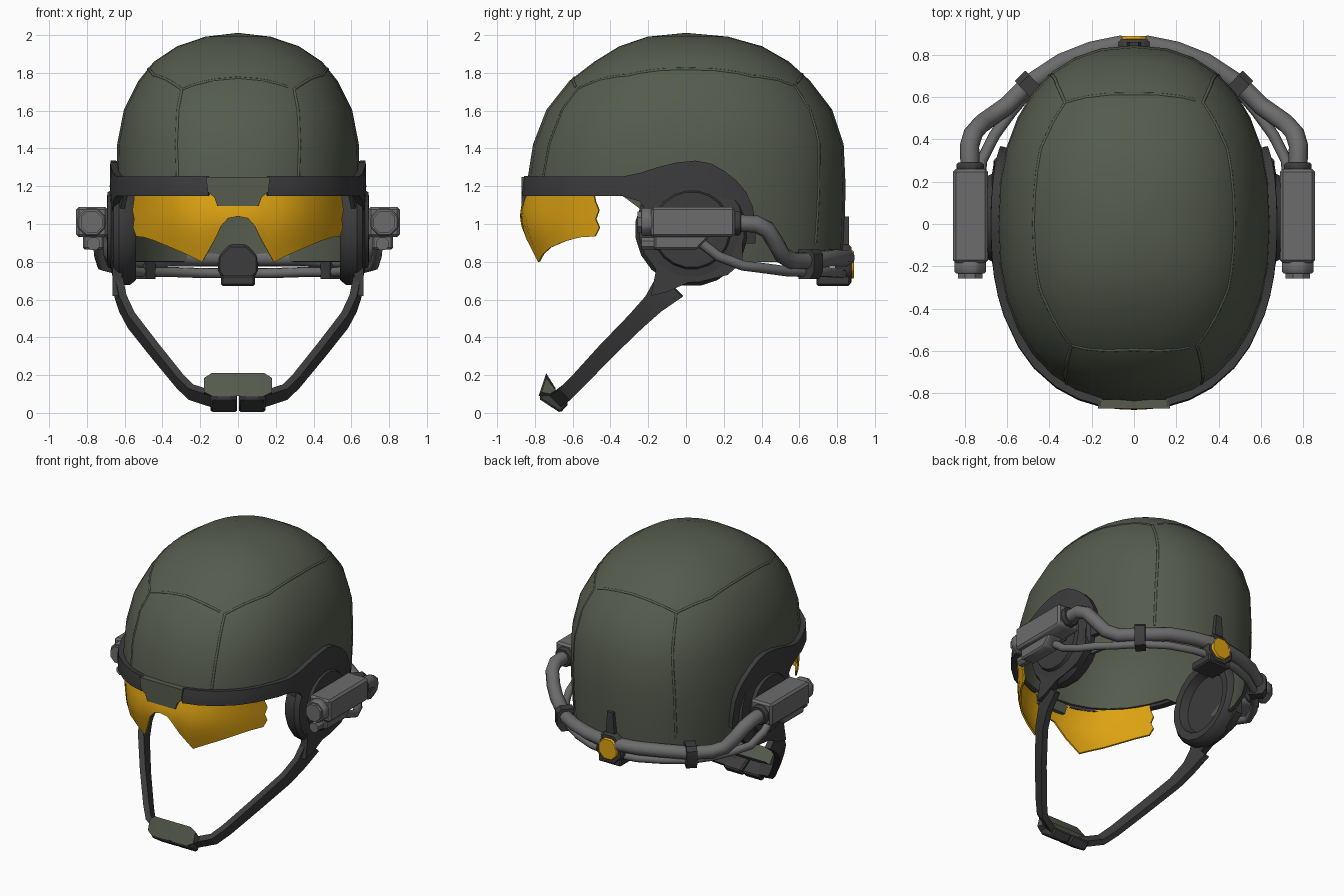
import bpy, bmesh, math
from mathutils import Vector as V
from mathutils.bvhtree import BVHTree

if "Cube" in bpy.data.objects:
    bpy.data.objects.remove(bpy.data.objects["Cube"])


def colour(name, rgb):
    m = bpy.data.materials.new(name)
    m.diffuse_color = (*rgb, 1)
    m.use_nodes = True
    m.node_tree.nodes["Principled BSDF"].inputs["Base Color"].default_value = m.diffuse_color
    return m


OLIVE = colour("olive", (.092, .105, .075))
DARK = colour("dark_grey", (.045, .045, .047))
GREY = colour("mid_grey", (.15, .15, .15))
AMBER = colour("amber", (.72, .36, .006))
N = 2.3  # superellipse power of the helmet plan

# helmet rings: z, half width, front depth, back depth
RINGS = [(.7, .61, .80, .825), (1.0, .64, .84, .84), (1.2, .645, .845, .845), (1.42, .64, .81, .835),
         (1.6, .605, .74, .775), (1.75, .53, .62, .66), (1.85, .45, .49, .55), (1.93, .33, .36, .41),
         (1.98, .17, .2, .22), (2.0, 0, 0, 0)]


def ring(z):
    for a, b in zip(RINGS, RINGS[1:]):
        if z <= b[0]:
            t = (z - a[0]) / (b[0] - a[0])
            return [p + (q - p) * t for p, q in zip(a[1:], b[1:])]
    return RINGS[-1][1:]


def surf(th, z, off=0.0):
    """Point on the helmet; th = 0 is +x, -90 degrees is the front."""
    w, f, b = ring(z)
    c, s = math.cos(th), math.sin(th)
    x = (w + off) * math.copysign(abs(c) ** (2 / N), c)
    y = ((b if s > 0 else f) + off) * math.copysign(abs(s) ** (2 / N), s)
    return V((x, y, z))


def th_from_y(y):
    return math.copysign(math.asin(min(1, abs(y) / .845) ** (N / 2)), y)


def th_from_x(x):
    return -math.copysign(1, 1) * math.acos((abs(x) / .645) ** (N / 2)) if x >= 0 else \
        -math.pi + math.acos((abs(x) / .645) ** (N / 2))


def finish(ob, mat, mirror=False, solid=0, bevel=0, angle=35):
    if mat:
        ob.data.materials.append(mat)
    if solid:
        m = ob.modifiers.new("solid", 'SOLIDIFY')
        m.thickness, m.offset = solid, 0
    if bevel:
        m = ob.modifiers.new("bevel", 'BEVEL')
        m.width, m.segments = bevel, 1
    if mirror:
        ob.modifiers.new("mirror", 'MIRROR')
    bpy.ops.object.select_all(action='DESELECT')
    ob.select_set(True)
    bpy.context.view_layer.objects.active = ob
    bpy.ops.object.convert(target='MESH')
    bpy.ops.object.shade_smooth_by_angle(angle=math.radians(angle))
    return bpy.context.view_layer.objects.active


def grid(name, rows, mat, closed=False, caps=False, **kw):
    """Skin a list of equal length point rows."""
    bm = bmesh.new()
    vs = [[bm.verts.new(p) for p in r] for r in rows]
    n = len(rows[0])
    for a, b in zip(vs, vs[1:]):
        for i in range(n if closed else n - 1):
            j = (i + 1) % n
            bm.faces.new((a[i], a[j], b[j], b[i]))
    if caps:
        bm.faces.new(vs[0])
        bm.faces.new(vs[-1])
    bmesh.ops.remove_doubles(bm, verts=bm.verts[:], dist=1e-4)
    bmesh.ops.recalc_face_normals(bm, faces=bm.faces[:])
    me = bpy.data.meshes.new(name)
    bm.to_mesh(me)
    bm.free()
    ob = bpy.data.objects.new(name, me)
    bpy.context.collection.objects.link(ob)
    return finish(ob, mat, **kw)


def prism(name, pts, axis, a, b, mat, **kw):
    """Extrude a 2D outline along x or y from a to b."""
    put = (lambda p, d: (d, *p)) if axis == 'x' else (lambda p, d: (p[0], d, p[1]))
    return grid(name, [[put(p, d) for p in pts] for d in (a, b)], mat, True, True, **kw)


def ngon(cx, cz, r, n, turn=.5):
    return [(cx + r * math.cos((i + turn) * math.tau / n), cz + r * math.sin((i + turn) * math.tau / n))
            for i in range(n)]


def lathe_x(name, prof, cy, cz, n, mat, **kw):
    return grid(name, [[(x, *p) for p in ngon(cy, cz, r, n)] for r, x in prof], mat, True, **kw)


def tube(name, pts, r, mat, **kw):
    cu = bpy.data.curves.new(name, 'CURVE')
    cu.dimensions, cu.bevel_depth, cu.bevel_resolution, cu.use_fill_caps = '3D', r, 2, True
    sp = cu.splines.new('POLY')
    sp.points.add(len(pts) - 1)
    for q, p in zip(sp.points, pts):
        q.co = (*p, 1)
    ob = bpy.data.objects.new(name, cu)
    bpy.context.collection.objects.link(ob)
    return finish(ob, mat, angle=50, **kw)


# helmet shell: high brow in front, low at the nape
cols = []
for i in range(33):
    th = math.tau * i / 32
    y = surf(th, 1.2).y
    low = 1.17 if y < -.22 else 1.05 if y < -.05 else .9 if y < .1 else .8
    zs = [low + (1.2 - low) * k / 3 for k in range(3)] + [r[0] for r in RINGS[2:]]
    cols.append([surf(th, z, -.012 * (z < 1.95)) for z in zs])
shell = grid("helmet_shell", cols, OLIVE, solid=.024)

# raised panel seams, projected on to the shell
tree = BVHTree.FromObject(shell, bpy.context.evaluated_depsgraph_get())


def seam(name, pts, **kw):
    out, c = [], V((0, 0, 1.1))
    for a, b in zip(pts, pts[1:]):
        for k in range(8):
            d = (V(a).lerp(V(b), k / 8) - c).normalized()
            hit = tree.ray_cast(c + d * 3, -d)[0]
            if hit:
                out.append(hit - d * .004)
    tube(name, out, .009, OLIVE, **kw)


seam("front_seam", [(-.31, -.6, 1.74), (0, -.6, 1.78), (.31, -.6, 1.74)])
seam("side_seam", [(.33, -.79, 1.22), (.33, -.7, 1.55), (.31, -.6, 1.74), (.44, -.3, 1.78), (.46, 0, 1.8),
                   (.44, .35, 1.78), (.34, .6, 1.76), (.38, .7, 1.5), (.41, .72, 1.2), (.41, .7, .85)], mirror=True)
seam("back_seam", [(-.34, .6, 1.76), (0, .62, 1.8), (.34, .6, 1.76)])

# brow tab and brow band that widens above the ear
prism("brow_tab", [(-.17, 1.25), (-.16, 1.17), (-.125, 1.14), (-.11, 1.095), (.11, 1.095), (.125, 1.14), (.16, 1.17),
                   (.17, 1.25)], 'y', -.872, -.83, OLIVE)
band = [(th_from_x(x), 1.15, 1.25) for x in (.15, .25, .35, .45, .52)]
band += [(th_from_y(y), lo, hi) for y, lo, hi in (
    (-.42, 1.15, 1.25), (-.33, 1.15, 1.25), (-.24, 1.12, 1.27), (-.15, 1.0, 1.3), (-.05, .95, 1.325), (.05, .9, 1.335),
    (.13, .9, 1.32), (.2, .9, 1.28), (.26, .9, 1.23), (.31, .9, 1.17), (.345, .9, 1.09), (.36, .9, 1.0))]
grid("brow_band", [[surf(t, lo + (hi - lo) * k / 3, .012) for k in range(4)] for t, lo, hi in band],
     DARK, solid=.045, mirror=True)

# amber lens with nose notch and pointed lower corners
half = [(0, 1.04), (.05, 1.03), (.085, .99), (.12, .92), (.2, .8), (.28, .84), (.36, .875), (.45, .91), (.51, .93),
        (.555, .935)]
rows = []
for x, lo in [(-x, lo) for x, lo in half[:0:-1]] + half:
    row = []
    for k in range(6):
        t = k / 5
        z = 1.165 + (lo - 1.165) * t
        dx = (0, .004, .012, .004, -.012, 0)[k] * -1 if abs(x) > .55 else 0
        bulge = .045 * max(0, 1 - (abs(x) / .45) ** 2) * math.sin(math.pi * min(1, max(0, (1.2 - z) / .37)))
        row.append(surf(th_from_x(x + math.copysign(dx, x)), z, -.012 + bulge))
    rows.append(row)
grid("amber_lens", rows, AMBER, solid=.012)

# ear cups with hollow inner face, outer hub and strap root
lathe_x("ear_cup", [(0, .6), (.2, .6), (.22, .545), (.27, .54), (.295, .57), (.3, .63), (.28, .66), (.21, .672),
                    (.2, .692), (0, .695)], .03, .97, 20, DARK, mirror=True)
prism("strap_root", [(-.2, .95), (-.16, .75), (-.185, .62), (-.1, .64), (.01, .69), (.1, .7), (.22, .73), (.3, .8),
                     (.3, .95)], 'x', .615, .665, DARK, mirror=True)

# chin strap: tapered flat ribbon following the jaw
path = [(.635, -.08, .68, .09), (.61, -.17, .58, .058), (.565, -.26, .49, .05), (.44, -.42, .33, .046),
        (.31, -.57, .17, .042), (.25, -.63, .11, .042), (.11, -.69, .065, .042)]
w, secs = V((0, -.707, .707)), []
for i, p in enumerate(path):
    a, b = path[max(0, i - 1)], path[min(len(path) - 1, i + 1)]
    n = (V(b[:3]) - V(a[:3])).cross(w).normalized() * .02
    c, h = V(p[:3]), w * p[3]
    secs.append([c + h + n, c + h - n, c - h - n, c - h + n])
grid("chin_strap", secs, DARK, True, True, mirror=True, angle=20)
prism("chin_buckle", [(-.78, .075), (-.665, 0), (-.62, .05), (-.75, .125)], 'x', .004, .145, DARK, mirror=True, bevel=.01)
cup = [(-.74, .21), (-.78, .09), (-.72, .09), (-.69, .13)]
end = [(-.74, .185), (-.765, .11), (-.72, .1), (-.69, .12)]
grid("chin_cup", [[(x, *p) for p in s] for x, s in ((-.18, end), (-.14, cup), (.14, cup), (.18, end))],
     OLIVE, True, True, angle=20)

# side units: housing, front lamps and rear collar
prism("side_housing", [(-.185, 1.09), (-.185, .93), (.25, .93), (.26, .95), (.26, 1.09)], 'x', .69, .857, GREY,
      mirror=True, bevel=.014)
prism("side_lower_housing", [(-.17, .94), (-.17, .865), (.06, .865), (.13, .94)], 'x', .71, .82, GREY,
      mirror=True, bevel=.01)
prism("front_lamp", ngon(.775, 1.01, .08, 8), 'y', -.235, -.17, GREY, mirror=True, bevel=.008)
prism("front_lamp_rim", ngon(.775, 1.01, .062, 8), 'y', -.257, -.2, GREY, mirror=True)
prism("small_lamp", ngon(.765, .895, .036, 8), 'y', -.235, -.15, GREY, mirror=True)
prism("rear_collar", ngon(.775, 1.005, .07, 8), 'y', .25, .29, DARK, mirror=True, bevel=.008)
prism("housing_mount", [(-.08, .92), (.14, .92), (.14, 1.06), (-.08, 1.06)], 'x', .66, .7, DARK, mirror=True)

# hoses running round to the nape, with clamps
tube("large_hose", [(.775, .27, 1.005), (.778, .37, 1.0), (.76, .43, .97), (.72, .475, .9), (.67, .51, .835),
                    (.6, .56, .805), (.5, .66, .805), (.34, .765, .82), (.2, .82, .82), (.05, .85, .82)],
     .046, GREY, mirror=True)
tube("small_hose", [(.74, .08, .9), (.735, .17, .83), (.72, .3, .78), (.66, .42, .765), (.58, .53, .75),
                    (.48, .65, .745), (.33, .75, .745), (.18, .81, .74), (.05, .83, .74)], .027, GREY, mirror=True)
d = V((-.72, .69, 0)) * .035
grid("hose_clamp", [[V((.5, .66, 0)) + V((.69, .72, 0)) * a + V((0, 0, z)) + s * d
                     for a, z in ((-.055, .71), (.03, .71), (.057, .75), (.057, .84), (.03, .866), (-.055, .866))]
                    for s in (-1, 1)], DARK, True, True, mirror=True)

# nape latch: octagonal body, amber button, lower block and fin
prism("nape_latch", ngon(0, .785, .115, 8), 'y', .79, .875, DARK, bevel=.012)
prism("nape_button", ngon(0, .785, .08, 8), 'y', .86, .89, AMBER, bevel=.006)
prism("nape_block", [(-.09, .672), (.09, .672), (.09, .73), (-.09, .73)], 'y', .69, .87, DARK, bevel=.01)
prism("nape_fin", [(-.035, .87), (.035, .87), (.022, 1.04), (-.022, 1.04)], 'y', .82, .862, DARK)
